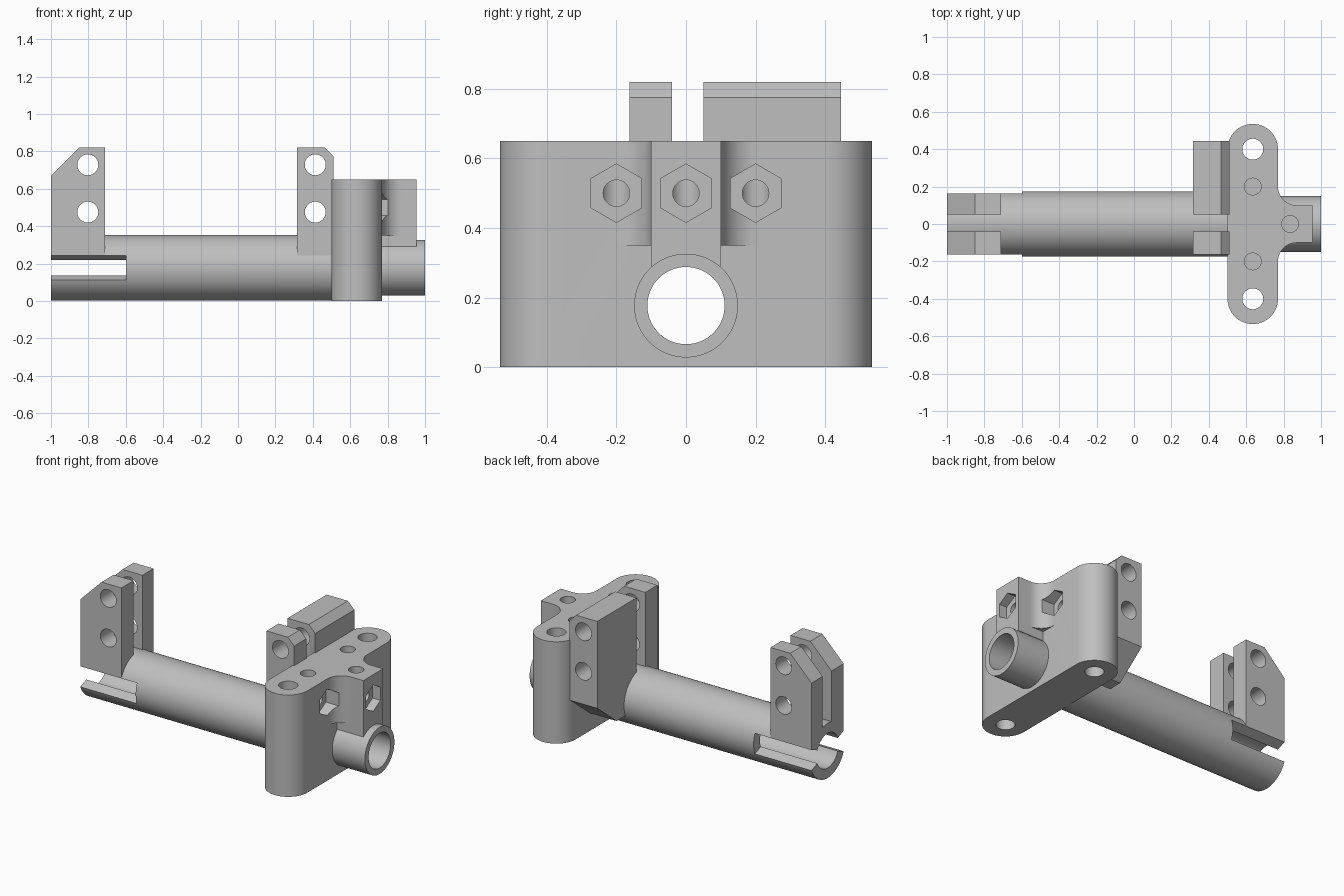
import bpy, bmesh, math
from mathutils import Vector

cube = bpy.data.objects.get("Cube")
if cube:
    bpy.data.objects.remove(cube)

grey = bpy.data.materials.new("plain_grey")
grey.use_nodes = True
colour = (0.52, 0.52, 0.52, 1)
grey.diffuse_color = colour
grey.node_tree.nodes["Principled BSDF"].inputs["Base Color"].default_value = colour

AXIS_Z = 0.177    # height of the barrel's centre line
BLOCK_X = 0.635   # middle of the mounting block


def arc(cx, cy, r, start, end, n):
    """Points along an arc, angles in degrees."""
    angles = [math.radians(start + (end - start) * i / n) for i in range(n + 1)]
    return [(cx + r * math.cos(a), cy + r * math.sin(a)) for a in angles]


def circle(cx, cy, r, n=48, start=0):
    return arc(cx, cy, r, start, start + 360, n)[:-1]


def prism(name, pts, axis, lo, hi):
    """Extrude a 2D outline along x, y or z."""
    place = {"x": lambda a, b, t: (t, a, b),
             "y": lambda a, b, t: (a, t, b),
             "z": lambda a, b, t: (a, b, t)}[axis]
    bm = bmesh.new()
    face = bm.faces.new([bm.verts.new(place(a, b, lo)) for a, b in pts])
    new = bmesh.ops.extrude_face_region(bm, geom=[face])["geom"]
    bmesh.ops.translate(bm, vec=Vector(place(0, 0, hi - lo)),
                        verts=[v for v in new if isinstance(v, bmesh.types.BMVert)])
    bmesh.ops.recalc_face_normals(bm, faces=bm.faces[:])
    mesh = bpy.data.meshes.new(name)
    bm.to_mesh(mesh)
    bm.free()
    mesh.materials.append(grey)
    ob = bpy.data.objects.new(name, mesh)
    bpy.context.collection.objects.link(ob)
    return ob


def combine(ob, tools, operation):
    """Apply booleans in turn."""
    bpy.context.view_layer.objects.active = ob
    for tool in tools:
        mod = ob.modifiers.new("combine", "BOOLEAN")
        mod.operation, mod.solver, mod.object = operation, "EXACT", tool
        bpy.ops.object.modifier_apply(modifier=mod.name)


def box(a0, a1, b0, b1):
    return [(a0, b0), (a1, b0), (a1, b1), (a0, b1)]


# Barrel with a narrower nose
barrel = prism("barrel", circle(0, AXIS_Z, 0.175, 96), "x", -1, 0.7)
nose = prism("barrel_nose", circle(0, AXIS_Z, 0.149, 96), "x", 0.6, 1)

# Mounting block: rounded slab
half, end_y = 0.135, 0.4
slab = arc(BLOCK_X, end_y, half, 0, 180, 32) + arc(BLOCK_X, -end_y, half, 180, 360, 32)
block = prism("mounting_block", slab, "z", 0, 0.65)

# Lug with hollow fillets, and its plain lower end
side = arc(0.87, 0.2, 0.1, 180, 270, 16)
upper = [(0.7, 0.2)] + side + [(0.955, 0.1)]
lug = prism("lug", upper + [(x, -y) for x, y in reversed(upper)], "z", 0.35, 0.65)
lug_foot = prism("lug_foot", box(0.7, 0.955, -0.1, 0.1), "z", 0.29, 0.35)
combine(block, [lug, lug_foot], "UNION")

# Rear clamp: two chamfered posts
post = [(-1, 0.2), (-0.71, 0.2), (-0.71, 0.82), (-0.85, 0.82), (-1, 0.67)]
rear_left = prism("rear_post_left", post, "y", 0.05, 0.162)
rear_right = prism("rear_post_right", post, "y", -0.162, -0.04)

# Front clamp: a narrow plate and a wide plate with a sloped underside
plate = [(0.315, 0.24), (0.51, 0.24), (0.51, 0.775), (0.465, 0.82), (0.315, 0.82)]
front_narrow = prism("front_plate_narrow", plate, "y", -0.162, -0.04)
wide = [(0.05, 0.82), (0.05, 0.3), (0.14, 0.11), (0.25, 0.11), (0.445, 0.265), (0.445, 0.82)]
front_wide = prism("front_plate_wide", wide, "x", 0.315, 0.51)
chamfer = prism("chamfer_cutter", [(0.465, 0.82), (0.51, 0.775), (0.6, 0.775), (0.6, 0.9), (0.465, 0.9)],
                "y", -1, 1)
combine(front_wide, [chamfer], "DIFFERENCE")

# Cutters: bore and radial side slots
bore = prism("bore_cutter", circle(0, AXIS_Z, 0.111, 64), "x", -1.2, 1.2)
rise = 0.5 * math.tan(math.radians(22))
slots = [prism("slot_cutter", [(0, AXIS_Z), (s * 0.5, AXIS_Z - rise), (s * 0.5, AXIS_Z + rise)],
               "x", -1.2, -0.6) for s in (-1, 1)]

# Cutters: clamp screw holes
screws = {x: [prism("screw_cutter", circle(x, z, 0.056, 40), "y", -1, 1) for z in (0.475, 0.728)]
          for x in (-0.803, 0.413)}

# Cutters: vertical holes, nut pockets and set screw holes in the block
block_cuts = [bore]
for y in (-0.4, 0.4):
    block_cuts.append(prism("bolt_cutter", circle(BLOCK_X, y, 0.056), "z", -1, 1))
for x, y, pocket in ((BLOCK_X, -0.2, 0.71), (0.835, 0, 0.9), (BLOCK_X, 0.2, 0.71)):
    block_cuts.append(prism("rod_cutter", circle(x, y, 0.045, 40), "z", 0.4, 1))
    block_cuts.append(prism("set_screw_cutter", circle(y, 0.5, 0.038, 32), "x", x, 1.2))
    block_cuts.append(prism("nut_cutter", circle(y, 0.5, 0.084, 6, 90), "x", pocket, 1.2))

combine(barrel, [bore] + slots, "DIFFERENCE")
combine(nose, [bore], "DIFFERENCE")
combine(block, block_cuts, "DIFFERENCE")
for ob in (rear_left, rear_right):
    combine(ob, [bore] + slots + screws[-0.803], "DIFFERENCE")
for ob in (front_narrow, front_wide):
    combine(ob, [bore] + screws[0.413], "DIFFERENCE")

# Remove helpers, then shade
parts = [barrel, nose, block, rear_left, rear_right, front_narrow, front_wide]
helpers = [chamfer, lug, lug_foot] + slots + block_cuts + screws[-0.803] + screws[0.413]
for ob in helpers:
    bpy.data.objects.remove(ob)
bpy.ops.object.select_all(action="DESELECT")
for ob in parts:
    ob.select_set(True)
bpy.context.view_layer.objects.active = barrel
bpy.ops.object.shade_smooth_by_angle(angle=math.radians(30))
